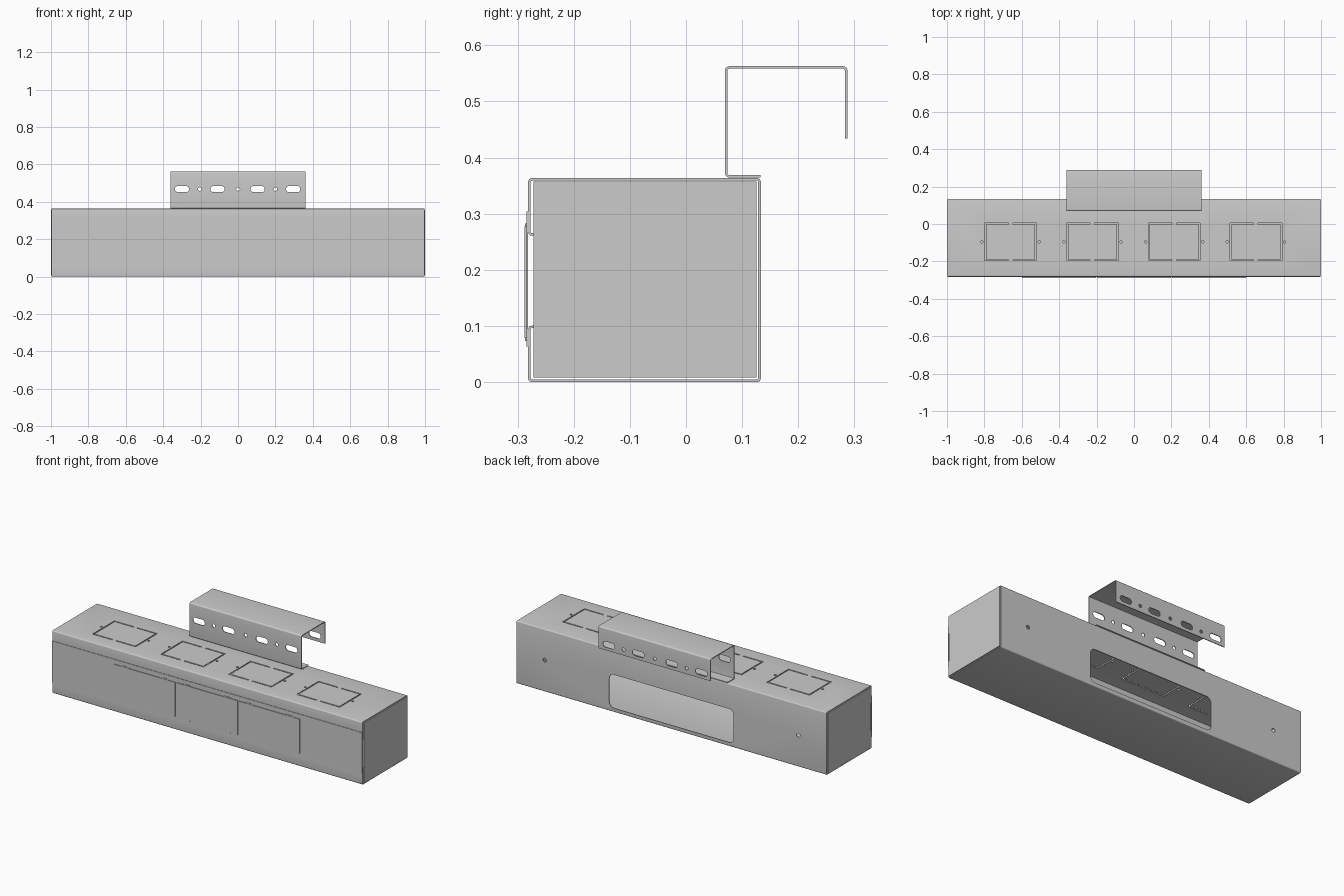
import bpy, bmesh
from math import cos, sin, pi, radians
from mathutils import Vector

if "Cube" in bpy.data.objects:
    bpy.data.objects.remove(bpy.data.objects["Cube"])

T = 0.0045  # sheet metal thickness


def rounded(pts, r, n=5):
    """Open polyline with its inner corners filleted."""
    pts = [Vector(p) for p in pts]
    out = [pts[0]]
    for a, b, c in zip(pts, pts[1:], pts[2:]):
        p, q = b + (a - b).normalized() * r, b + (c - b).normalized() * r
        o = p + q - b  # arc centre of a right-angle corner
        for i in range(n + 1):
            t = i / n * pi / 2
            out.append(o + (p - o) * cos(t) + (q - o) * sin(t))
    return out + [pts[-1]]


def strip(path, t):
    """Closed outline of a polyline thickened by t."""
    left, right = [], []
    for i, p in enumerate(path):
        d1 = (p - path[max(i - 1, 0)]).normalized() if i else (path[1] - p).normalized()
        d2 = (path[i + 1] - p).normalized() if i < len(path) - 1 else d1
        n1, n2 = Vector((-d1.y, d1.x)), Vector((-d2.y, d2.x))
        off = (n1 + n2) / (1 + n1.dot(n2)) * t / 2
        left.append(p + off)
        right.append(p - off)
    return left + right[::-1]


def slot(cx, cy, w, h, r, n=6):
    """Rounded rectangle outline, or a circle when r equals w/2 and h/2."""
    out = []
    for k, (sx, sy) in enumerate([(1, 1), (-1, 1), (-1, -1), (1, -1)]):
        for i in range(n + 1):
            a = (k + i / n) * pi / 2
            p = Vector((cx + sx * (w / 2 - r) + r * cos(a), cy + sy * (h / 2 - r) + r * sin(a)))
            if not out or (p - out[-1]).length > 1e-5:
                out.append(p)
    if (out[0] - out[-1]).length < 1e-5:
        out.pop()
    return out


def prisms(name, outlines, axis, a, b):
    """Extrude flat outlines along an axis from a to b, all in one object."""
    put = {'x': lambda p, d: (d, p[0], p[1]),
           'y': lambda p, d: (p[0], d, p[1]),
           'z': lambda p, d: (p[0], p[1], d)}[axis]
    bm = bmesh.new()
    for o in outlines:
        v1 = [bm.verts.new(put(p, a)) for p in o]
        v2 = [bm.verts.new(put(p, b)) for p in o]
        bm.faces.new(v1)
        bm.faces.new(v2[::-1])
        for i in range(len(o)):
            j = (i + 1) % len(o)
            bm.faces.new((v1[j], v1[i], v2[i], v2[j]))
    bmesh.ops.recalc_face_normals(bm, faces=bm.faces)
    return finish(name, bm)


def finish(name, bm):
    me = bpy.data.meshes.new(name)
    bm.to_mesh(me)
    bm.free()
    ob = bpy.data.objects.new(name, me)
    bpy.context.collection.objects.link(ob)
    return ob


def activate(ob):
    bpy.ops.object.select_all(action='DESELECT')
    ob.select_set(True)
    bpy.context.view_layer.objects.active = ob


def cut(ob, cutter):
    m = ob.modifiers.new("cut", 'BOOLEAN')
    m.operation, m.solver, m.object = 'DIFFERENCE', 'EXACT', cutter
    activate(ob)
    bpy.ops.object.modifier_apply(modifier=m.name)
    bpy.data.objects.remove(cutter)


def smooth(ob):
    activate(ob)
    bpy.ops.object.shade_smooth_by_angle(angle=radians(35))


def box(name, x, y, z):
    return prisms(name, [[(x[0], y[0]), (x[1], y[0]), (x[1], y[1]), (x[0], y[1])]], 'z', *z)


# Folded housing with an open front channel
path = rounded([(-.270, .263), (-.279, .263), (-.279, .361), (.131, .361),
                (.131, .00225), (-.279, .00225), (-.279, .098), (-.270, .098)], .004, 4)
housing = prisms("housing", [strip(path, T)], 'x', -.996, .996)

# Rear window and two fixing holes
rear = [slot(0, .12, .8, .195, .03)] + [slot(s * .815, .183, .022, .022, .011) for s in (-1, 1)]
cut(housing, prisms("rear_cutter", rear, 'y', .1, .2))

# Four knockout outlines with bridges, and their screw holes, in the top
top = []
for cx in (-.66, -.222, .215, .652):
    for s in (-1, 1):
        c = [Vector(p) for p in ((cx + s * .012, -.192), (cx + s * .135, -.192),
                                 (cx + s * .135, .002), (cx + s * .012, .002))]
        top.append(strip(c, .007))
        top.append(slot(cx + s * .153, -.095, .013, .013, .0065))
cut(housing, prisms("top_cutter", top, 'z', .34, .4))
smooth(housing)

# Flanged end caps
for s, side in ((-1, "left"), (1, "right")):
    bm = bmesh.new()
    bmesh.ops.create_cube(bm, size=1)
    for v in bm.verts:
        v.co = (s * .98 + v.co.x * .04, -.073 + v.co.y * .398, .1825 + v.co.z * .349)
    bm.normal_update()
    bmesh.ops.delete(bm, geom=[f for f in bm.faces if f.normal.x * s < -.5], context='FACES')
    cap = finish(side + "_end_cap", bm)
    m = cap.modifiers.new("sheet", 'SOLIDIFY')
    m.thickness, m.offset = T, -1

# Full-length front cover
box("front_cover", (-.996, .996), (-.2840, -.2814), (.063, .304))

# Three access doors with small hinge tabs top and bottom
for i, cx in enumerate((-.4, 0, .4)):
    box(f"door_{i + 1}", (cx - .1975, cx + .1975), (-.288, -.2841), (.078, .277))
    for dx in (-.13, .13):
        for z in (.073, .277):
            box(f"door_{i + 1}_tab", (cx + dx - .02, cx + dx + .02), (-.2865, -.284), (z, z + .005))

# Hanging bracket: folded hook profile with slots through both walls
path = rounded([(.133, .3665), (.0715, .3665), (.0715, .5605), (.2855, .5605), (.2855, .434)], .006)
bracket = prisms("hanging_bracket", [strip(path, T)], 'x', -.36, .36)
holes = [slot(x, .468, .076, .033, .0164) for x in (-.3, -.11, .105, .295)]
holes += [slot(x, .468, .019, .019, .0095) for x in (-.205, 0, .2)]
cut(bracket, prisms("bracket_cutter", holes, 'y', .03, .33))
smooth(bracket)
